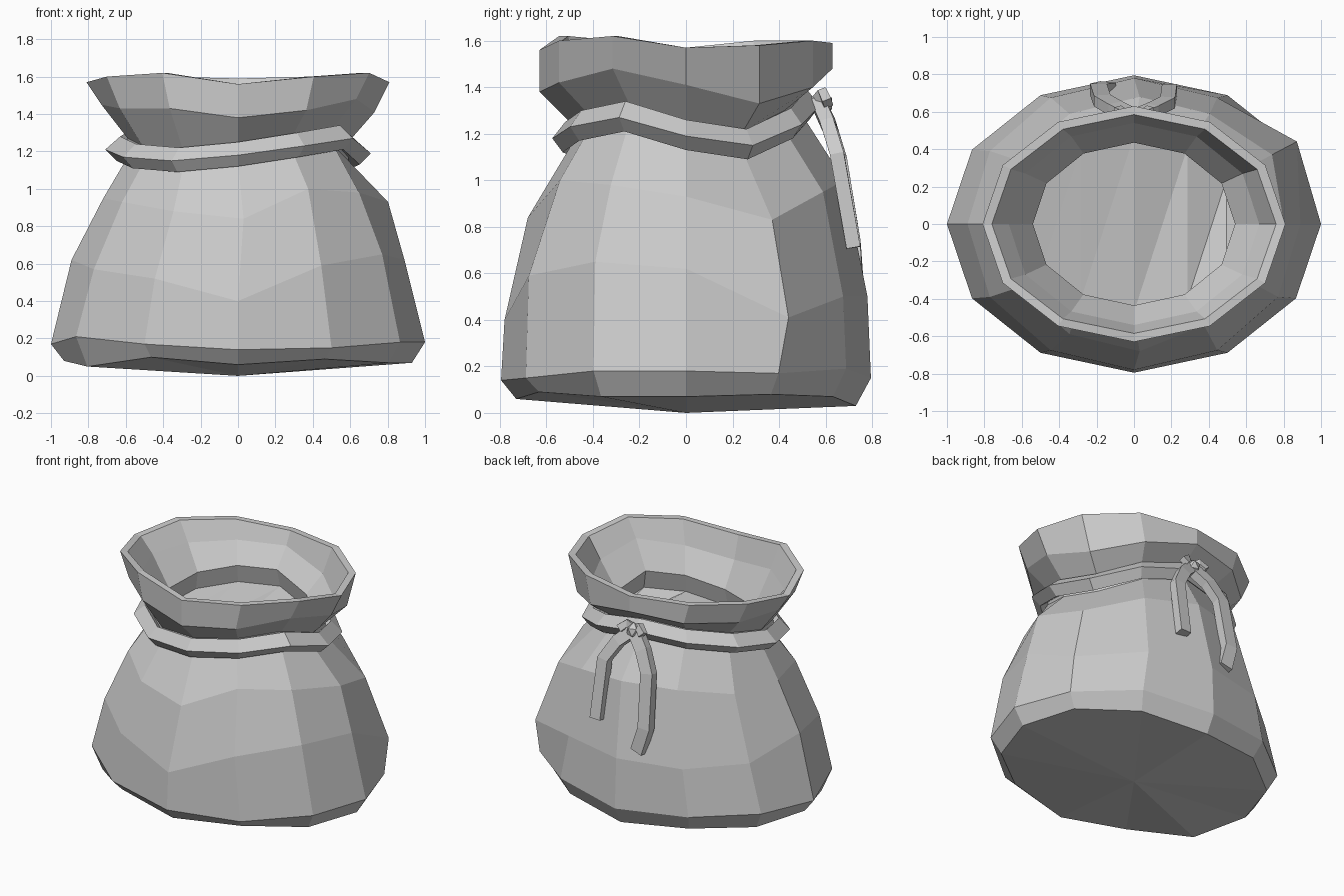
import bpy
import bmesh
from math import cos, sin, radians
from mathutils import Vector

default = bpy.data.objects.get("Cube")
if default:
    bpy.data.objects.remove(default, do_unlink=True)

SIDES = 12
cloth = bpy.data.materials.new("pale_grey_cloth")
cloth.use_nodes = True
cloth.diffuse_color = (0.6, 0.6, 0.6, 1)
cloth.node_tree.nodes["Principled BSDF"].inputs["Base Color"].default_value = (0.6, 0.6, 0.6, 1)


def make_object(name, bm):
    """Turn a closed bmesh into a flat shaded object."""
    bmesh.ops.recalc_face_normals(bm, faces=bm.faces)
    mesh = bpy.data.meshes.new(name)
    bm.to_mesh(mesh)
    bm.free()
    mesh.materials.append(cloth)
    obj = bpy.data.objects.new(name, mesh)
    bpy.context.collection.objects.link(obj)


def add_ring(bm, rx, ry, heights, lift=0.0, shift=0.0, bulges=None):
    """Oval ring, one height per corner, starting at +x and going to +y.
    Bulges scale the radius of single corners."""
    ring = []
    for i, z in enumerate(heights):
        a = radians(360 / SIDES * i)
        b = (bulges or {}).get(i, 1)
        ring.append(bm.verts.new((b * rx * cos(a) + shift, b * ry * sin(a), z + lift)))
    return ring


def bridge(bm, low, high):
    n = len(low)
    for i in range(n):
        j = (i + 1) % n
        bm.faces.new((low[i], low[j], high[j], high[i]))


# Uneven fold heights around the sack
base = [.07, .08, .07, .03, .07, .07, .08, .05, .10, .06, .09, .07]
rim = [.18, .17, .19, .15, .18, .19, .17, .21, .17, .14, .15, .18]
belly = [.62, .41, .50, .50, .50, .52, .62, .57, .52, .40, .59, .65]
shoulder = [.93, .83, .95, 1.0, 1.0, .95, .95, .93, .88, .84, 1.0, .98]
tie = [1.19, 1.15, 1.24, 1.32, 1.30, 1.26, 1.21, 1.17, 1.15, 1.18, 1.23, 1.27]
fold = [1.41, 1.33, 1.40, 1.48, 1.46, 1.45, 1.45, 1.43, 1.43, 1.38, 1.42, 1.48]
lip = [1.57, 1.58, 1.60, 1.59, 1.60, 1.60, 1.57, 1.60, 1.62, 1.56, 1.60, 1.62]

# Sack cloth: up the outside, over the lip and down into the filled throat
bm = bmesh.new()
rings = [
    add_ring(bm, .93, .73, base),
    add_ring(bm, 1.0, .795, rim),
    add_ring(bm, .89, .78, belly, bulges={1: 1.13}),
    add_ring(bm, .75, .68, shoulder, shift=.03, bulges={0: 1.03, 1: 1.09, 10: .92, 11: .95}),
    add_ring(bm, .59, .50, tie, -.04),
    add_ring(bm, .59, .49, tie, .06),
    add_ring(bm, .73, .63, fold),
    add_ring(bm, .81, .63, lip),
    add_ring(bm, .76, .585, lip),
    add_ring(bm, .67, .54, fold, .02),
    add_ring(bm, .54, .435, tie, .05),
    add_ring(bm, .57, .47, tie, -.08),
]
for low, high in zip(rings, rings[1:]):
    bridge(bm, low, high)
middle = bm.verts.new((0, 0, 0))
for i in range(SIDES):
    bm.faces.new((middle, rings[0][(i + 1) % SIDES], rings[0][i]))
filling = bm.faces.new(rings[-1])
bmesh.ops.triangulate(bm, faces=[filling])
make_object("sack", bm)

# Cord around the neck, diamond in section
bm = bmesh.new()
section = [
    add_ring(bm, .71, .575, tie),
    add_ring(bm, .63, .52, tie, .07),
    add_ring(bm, .56, .46, tie),
    add_ring(bm, .65, .53, tie, -.06),
]
for k in range(4):
    bridge(bm, section[k], section[(k + 1) % 4])
make_object("neck_cord", bm)


def strap(name, points, width, depth):
    """Square bar that follows a path."""
    pts = [Vector(p) for p in points]
    bm = bmesh.new()
    loops = []
    for i, p in enumerate(pts):
        along = (pts[min(i + 1, len(pts) - 1)] - pts[max(i - 1, 0)]).normalized()
        side = along.cross(Vector((0, 1, .3))).normalized()
        out = side.cross(along)
        loops.append([bm.verts.new(p + side * width * s / 2 + out * depth * t / 2)
                      for s, t in ((-1, -1), (1, -1), (1, 1), (-1, 1))])
    for low, high in zip(loops, loops[1:]):
        bridge(bm, low, high)
    bm.faces.new(loops[0])
    bm.faces.new(loops[-1])
    make_object(name, bm)


# Hanging cord ends at the back
strap("long_cord_end", [(0, .57, 1.33), (-.10, .62, 1.23), (-.17, .66, 1.10),
                        (-.19, .72, .74), (-.14, .73, .57)], .09, .06)
strap("short_cord_end", [(0, .57, 1.33), (.10, .61, 1.24), (.18, .65, 1.11),
                         (.19, .72, .71)], .08, .06)

# Knot with two small loops
bm = bmesh.new()
bmesh.ops.create_icosphere(bm, subdivisions=1, radius=.055)
bmesh.ops.translate(bm, verts=bm.verts, vec=(0, .58, 1.33))
make_object("knot", bm)
for name, s in (("left_knot_loop", 1), ("right_knot_loop", -1)):
    strap(name, [(0, .56, 1.33), (s * .05, .59, 1.37), (s * .09, .61, 1.33)], .05, .04)
